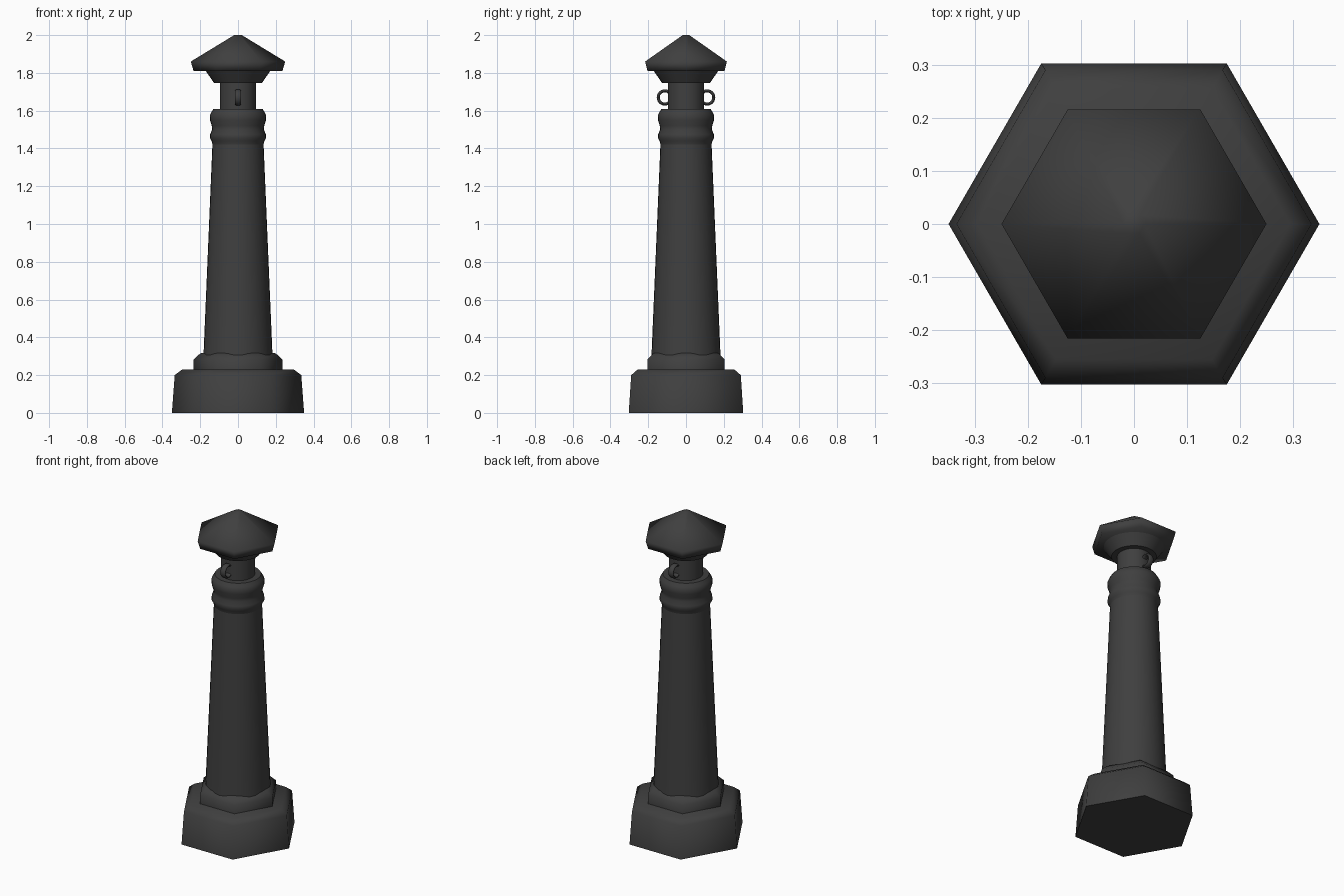
import bpy
import bmesh
import math

cube = bpy.data.objects.get("Cube")
if cube:
    bpy.data.objects.remove(cube, do_unlink=True)

iron = bpy.data.materials.new("dark iron")
iron.use_nodes = True
colour = (0.05, 0.05, 0.05, 1)
iron.diffuse_color = colour
iron.node_tree.nodes["Principled BSDF"].inputs["Base Color"].default_value = colour


def finish(obj, angle):
    obj.data.materials.append(iron)
    bpy.ops.object.select_all(action="DESELECT")
    obj.select_set(True)
    bpy.context.view_layer.objects.active = obj
    bpy.ops.object.shade_smooth_by_angle(angle=math.radians(angle))


def lathe(name, profile, sides, angle):
    """Stack closed rings of (radius, height), with a corner on the x axis."""
    bm = bmesh.new()
    rings = []
    for radius, z in profile:
        turns = [math.tau * i / sides for i in range(sides)]
        rings.append([bm.verts.new((radius * math.cos(t), radius * math.sin(t), z)) for t in turns])
    for low, high in zip(rings, rings[1:]):
        for i in range(sides):
            j = (i + 1) % sides
            bm.faces.new((low[i], low[j], high[j], high[i]))
    bm.faces.new(rings[0][::-1])
    bm.faces.new(rings[-1])
    mesh = bpy.data.meshes.new(name)
    bm.to_mesh(mesh)
    bm.free()
    obj = bpy.data.objects.new(name, mesh)
    bpy.context.collection.objects.link(obj)
    finish(obj, angle)


# Hexagonal foot and plinth
lathe("base", [(0.35, 0), (0.335, 0.2), (0.295, 0.23)], 6, 80)
lathe("plinth", [(0.235, 0.22), (0.235, 0.283), (0.2, 0.315), (0.17, 0.32)], 6, 80)

# Tapered round shaft with a double collar
lathe("shaft", [(0.185, 0.25), (0.135, 1.43)], 32, 50)
lathe("collar", [(0.135, 1.42), (0.14, 1.44), (0.149, 1.455), (0.147, 1.475),
                 (0.137, 1.5), (0.139, 1.52), (0.148, 1.55), (0.149, 1.575),
                 (0.142, 1.59), (0.13, 1.61)], 32, 50)

# Neck and flared support
lathe("neck", [(0.095, 1.58), (0.095, 1.77)], 32, 50)
lathe("cap_support", [(0.127, 1.747), (0.172, 1.812)], 32, 50)

# Hexagonal pitched cap
lathe("cap", [(0.235, 1.81), (0.25, 1.86), (0.02, 2.0)], 6, 80)

# Chain loops on the front and back of the neck
for name, side in (("front_loop", -1), ("back_loop", 1)):
    bpy.ops.mesh.primitive_torus_add(
        major_segments=28, minor_segments=10, major_radius=0.035, minor_radius=0.008,
        location=(0, side * 0.112, 1.67), rotation=(0, math.pi / 2, 0))
    loop = bpy.context.object
    loop.name = name
    loop.scale.z = 2.2
    finish(loop, 60)
